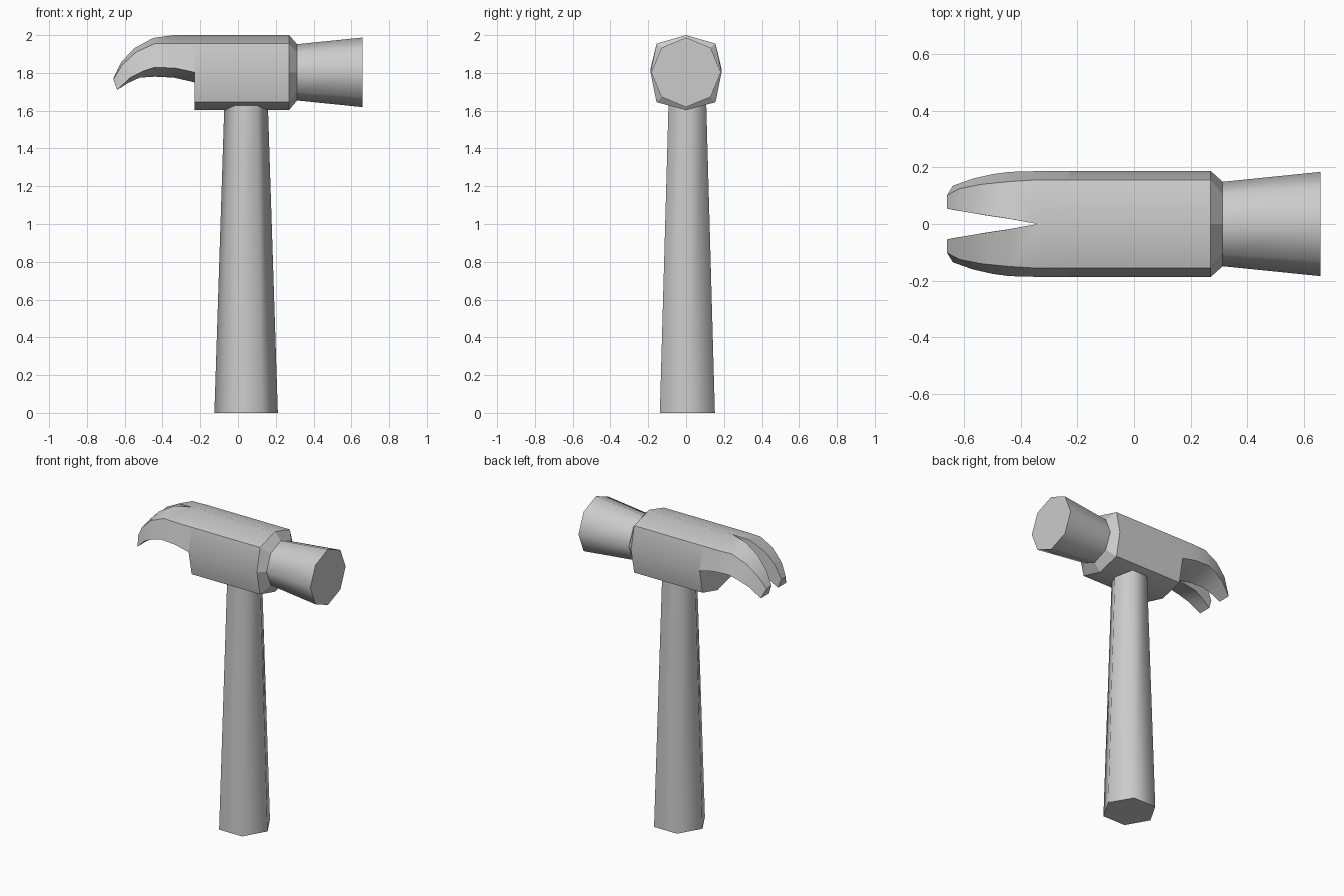
import bpy, bmesh, math
from mathutils import Vector

cube = bpy.data.objects.get("Cube")
if cube:
    bpy.data.objects.remove(cube, do_unlink=True)

grey = bpy.data.materials.new("plain grey")
grey.use_nodes = True
COLOUR = (0.6, 0.6, 0.6, 1)
grey.diffuse_color = COLOUR
grey.node_tree.nodes["Principled BSDF"].inputs["Base Color"].default_value = COLOUR


def finish(name, bm, angle=None):
    bmesh.ops.recalc_face_normals(bm, faces=bm.faces)
    mesh = bpy.data.meshes.new(name)
    bm.to_mesh(mesh)
    bm.free()
    mesh.materials.append(grey)
    obj = bpy.data.objects.new(name, mesh)
    bpy.context.collection.objects.link(obj)
    if angle:
        bpy.ops.object.select_all(action='DESELECT')
        obj.select_set(True)
        bpy.context.view_layer.objects.active = obj
        bpy.ops.object.shade_smooth_by_angle(angle=math.radians(angle))
    return obj


def loft(name, rings, angle=None):
    """Closed solid through a list of equal-length point rings."""
    bm = bmesh.new()
    rows = [[bm.verts.new(p) for p in ring] for ring in rings]
    n = len(rows[0])
    for a, b in zip(rows, rows[1:]):
        for i in range(n):
            j = (i + 1) % n
            bm.faces.new((a[i], a[j], b[j], b[i]))
    bm.faces.new(rows[0])
    bm.faces.new(rows[-1])
    return finish(name, bm, angle)


CENTRE_Z = 1.803


def octagon(x, r):
    return [(x, r * math.sin(k * math.pi / 4), CENTRE_Z + r * math.cos(k * math.pi / 4))
            for k in range(8)]


def block_ring(x):
    half = [(0, 2.0), (0.156, 1.955), (0.188, 1.803), (0.156, 1.645), (0, 1.603)]
    outline = half + [(-y, z) for y, z in half[-2:0:-1]]
    return [(x, y, z) for y, z in outline]


def hexagon(z, r):
    return [(0.043 + r * math.cos(k * math.pi / 3), 0.007 + r * math.sin(k * math.pi / 3), z)
            for k in range(6)]


# Handle and the solid parts of the head
loft("handle", [hexagon(0, 0.168), hexagon(1.7, 0.113)], 65)
loft("head_block", [block_ring(-0.23), block_ring(0.27)], 40)
loft("collar", [block_ring(0.27), octagon(0.313, 0.149)])
loft("striking_face", [octagon(0.313, 0.149), octagon(0.658, 0.184)], 55)

# Claw prong stations: top inner, shoulder, side and bottom inner corners
stations = [
    [(-0.23, 0, 2.0), (-0.23, 0.156, 1.955), (-0.23, 0.188, 1.803), (-0.23, 0, 1.75)],
    [(-0.34, 0, 2.0), (-0.34, 0.156, 1.955), (-0.33, 0.187, 1.825), (-0.34, 0, 1.775)],
    [(-0.45, 0.02, 1.985), (-0.44, 0.15, 1.955), (-0.44, 0.184, 1.83), (-0.44, 0.018, 1.78)],
    [(-0.55, 0.035, 1.93), (-0.54, 0.14, 1.91), (-0.5, 0.176, 1.81), (-0.52, 0.03, 1.775)],
    [(-0.62, 0.047, 1.855), (-0.615, 0.125, 1.84), (-0.57, 0.16, 1.775), (-0.585, 0.041, 1.745)],
    [(-0.66, 0.054, 1.77), (-0.66, 0.102, 1.765), (-0.64, 0.135, 1.71), (-0.64, 0.05, 1.71)],
]
bm = bmesh.new()
for side in (1, -1):
    rows = [[bm.verts.new((x, side * y, z)) for x, y, z in s] for s in stations]
    for k, (a, b) in enumerate(zip(rows, rows[1:])):
        for i in range(4 if k else 3):      # the slit starts after the first station
            j = (i + 1) % 4
            bm.faces.new((a[i], a[j], b[j], b[i]))
    bm.faces.new(rows[-1])
bmesh.ops.remove_doubles(bm, verts=bm.verts, dist=0.0001)
finish("claw", bm, 40)
